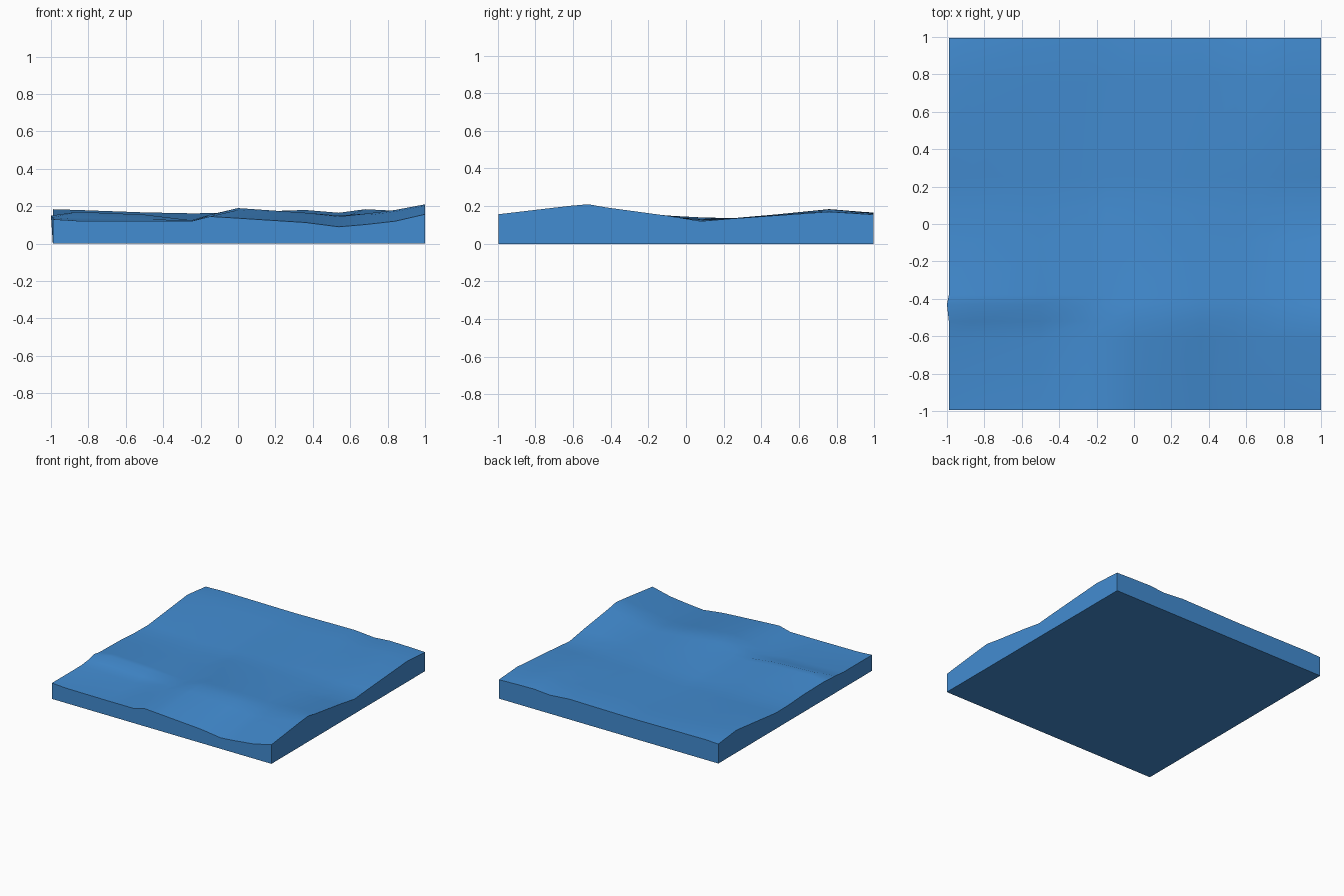
import bpy
import bmesh
import math

default_cube = bpy.data.objects.get("Cube")
if default_cube:
    bpy.data.objects.remove(default_cube, do_unlink=True)


def make_material(name, colour):
    material = bpy.data.materials.new(name)
    material.use_nodes = True
    material.diffuse_color = colour
    shader = material.node_tree.nodes["Principled BSDF"]
    shader.inputs["Base Color"].default_value = colour
    shader.inputs["Roughness"].default_value = 0.6
    return material


water_blue = make_material("water blue", (0.055, 0.263, 0.64, 1))

# Wave profiles running left to right, one per depth, in thousandths of a unit
columns = [-0.99, -0.86, -0.5, -0.25, -0.15, 0, 0.36, 0.54, 0.68, 0.84, 1]
waves = {
    -0.995: (130, 122, 120, 120, 145, 136, 113, 90, 102, 120, 157),
    -0.62: (130, 124, 120, 122, 152, 180, 150, 135, 150, 172, 201),
    -0.52: (140, 140, 130, 125, 155, 190, 165, 145, 160, 180, 210),
    -0.43: (150, 170, 155, 125, 150, 185, 165, 150, 160, 178, 194),
    -0.38: (148, 166, 152, 125, 150, 178, 162, 148, 158, 175, 187),
    -0.1: (143, 140, 130, 125, 145, 150, 145, 140, 142, 145, 149),
    0.08: (132, 126, 125, 125, 132, 138, 140, 135, 132, 127, 120),
    0.25: (130, 128, 125, 125, 125, 132, 136, 133, 133, 133, 134),
    0.76: (184, 180, 167, 162, 163, 168, 180, 165, 184, 176, 170),
    0.995: (160, 165, 162, 160, 160, 162, 166, 152, 163, 160, 155),
}

bm = bmesh.new()

# Rippled surface lofted through the wave profiles
surface = [
    [bm.verts.new((x, y, height / 1000)) for x, height in zip(columns, heights)]
    for y, heights in waves.items()
]
for near, far in zip(surface, surface[1:]):
    for i in range(len(columns) - 1):
        bm.faces.new((near[i], near[i + 1], far[i + 1], far[i]))

# Skirt walls dropped from the border to the ground, then a flat base
border = [edge for edge in bm.edges if edge.is_boundary]
skirt = bmesh.ops.extrude_edge_only(bm, edges=border)["geom"]
for item in skirt:
    if isinstance(item, bmesh.types.BMVert):
        item.co.z = 0
rim = [edge for edge in bm.edges if edge.is_boundary]
bmesh.ops.contextual_create(bm, geom=rim)

# Small curl where the left crest spills past the wall
surface[3][0].co.x = -1

bmesh.ops.recalc_face_normals(bm, faces=bm.faces)
mesh = bpy.data.meshes.new("water_tile")
bm.to_mesh(mesh)
bm.free()
mesh.materials.append(water_blue)

water_tile = bpy.data.objects.new("water_tile", mesh)
bpy.context.collection.objects.link(water_tile)

# Soft swells with crisp tile edges
bpy.ops.object.select_all(action="DESELECT")
water_tile.select_set(True)
bpy.context.view_layer.objects.active = water_tile
bpy.ops.object.shade_smooth_by_angle(angle=math.radians(40))
